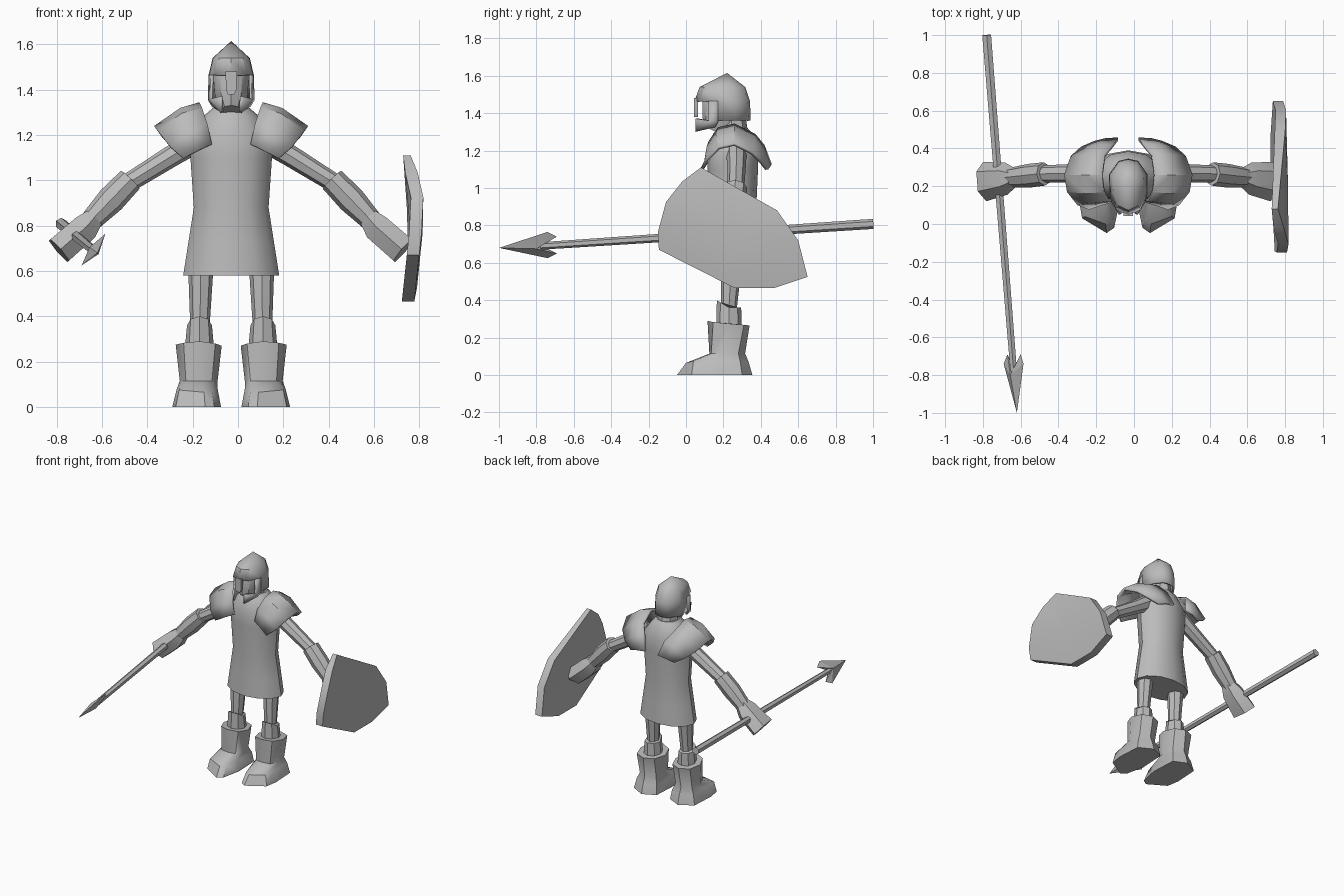
import bpy, bmesh, math
from mathutils import Vector

CX = -0.03  # body centre line; body parts use x relative to it
steel = bpy.data.materials.new("plain_grey")
steel.diffuse_color = (0.5, 0.5, 0.5, 1)


def make(name, verts, faces, mirror=False, offset=CX, thick=0, angle=35):
    me = bpy.data.meshes.new(name)
    me.from_pydata([tuple(v) for v in verts], [], faces)
    bm = bmesh.new()
    bm.from_mesh(me)
    bmesh.ops.recalc_face_normals(bm, faces=bm.faces)
    bm.to_mesh(me)
    bm.free()
    me.materials.append(steel)
    ob = bpy.data.objects.new(name, me)
    bpy.context.collection.objects.link(ob)
    ob.location.x = offset
    bpy.ops.object.select_all(action='DESELECT')
    ob.select_set(True)
    bpy.context.view_layer.objects.active = ob
    bpy.ops.object.shade_smooth_by_angle(angle=math.radians(angle))
    if thick:
        m = ob.modifiers.new("thickness", 'SOLIDIFY')
        m.thickness, m.offset = thick, -1
    if mirror:
        m = ob.modifiers.new("mirror", 'MIRROR')
        m.use_clip = False
        m.use_mirror_merge = False
    return ob


def loft(name, rings, **kw):
    """Skin closed rings of equal size and cap both ends."""
    n = len(rings[0])
    verts = [v for r in rings for v in r]
    faces = [(i * n + j, i * n + (j + 1) % n, (i + 1) * n + (j + 1) % n, (i + 1) * n + j)
             for i in range(len(rings) - 1) for j in range(n)]
    last = (len(rings) - 1) * n
    faces += [tuple(range(n)), tuple(range(last, last + n))]
    return make(name, verts, faces, **kw)


def tube(name, path, n=8, side=(0, 1, 0), phase=0.0, **kw):
    """path entries: x, y, z, radius along side, radius across."""
    pts = [Vector(p[:3]) for p in path]
    rings = []
    for i, p in enumerate(path):
        t = (pts[min(i + 1, len(pts) - 1)] - pts[max(i - 1, 0)]).normalized()
        v = t.cross(Vector(side)).normalized()
        u = v.cross(t)
        rings.append([pts[i] + u * p[3] * math.cos(a) + v * p[4] * math.sin(a)
                      for a in [2 * math.pi * k / n + phase for k in range(n)]])
    return loft(name, rings, **kw)


# Tunic and neck
tube("tunic", [(0, .25, .58, .14, .212), (0, .25, .72, .133, .19), (0, .25, .88, .125, .165),
               (0, .25, 1.1, .135, .18), (0, .25, 1.2, .135, .185), (0, .25, 1.29, .105, .115),
               (0, .25, 1.32, .08, .08)], n=12)
tube("neck", [(0, .25, 1.27, .085, .075), (0, .24, 1.40, .075, .065)])

# Head inside the helmet
tube("head", [(0, .16, 1.30, .07, .05), (0, .19, 1.36, .105, .075), (0, .2, 1.48, .11, .085),
              (0, .2, 1.53, .08, .06)], n=10)

# Helmet: pointed dome above, open-faced wall below
half = [(0, .045), (.065, .075), (.097, .16), (.1, .26), (.05, .33)]
outline = half + [(0, .342)] + [(-x, y) for x, y in half[:0:-1]]
n = len(outline)
verts = [(0, .22, 1.615)]
for z, s in ((1.54, .82), (1.465, 1.0), (1.36, 1.03)):
    verts += [(x * s, .2 + (y - .2) * s, z) for x, y in outline]
faces = [(0, 1 + j, 1 + (j + 1) % n) for j in range(n)]
faces += [(1 + j, 1 + (j + 1) % n, 1 + n + (j + 1) % n, 1 + n + j) for j in range(n)]
faces += [(1 + n + j, 2 + n + j, 2 + 2 * n + j, 1 + 2 * n + j) for j in range(2, n - 2)]
make("helmet", verts, faces, thick=.012, angle=40)

# Cheek guards wrapping forward under the eye slots
make("cheek_guard",
     [(.1, .17, 1.465), (.103, .17, 1.355), (.09, .12, 1.465), (.092, .12, 1.36), (.085, .155, 1.325),
      (.05, .05, 1.37), (.045, .05, 1.30)],
     [(0, 2, 3, 1), (1, 3, 4), (3, 5, 6, 4)], mirror=True, thick=.012)

# Nose guard
loft("nose_guard", [[(-w, .043, z), (w, .043, z), (w, .065, z), (-w, .065, z)]
                    for z, w in ((1.38, .015), (1.40, .023), (1.48, .025))])

# Shoulder plates: arched shells, inner rim to outer rim
rows = [
    [(.085, .115, 1.16), (.105, .12, 1.25), (.13, .17, 1.325), (.14, .26, 1.345),
     (.125, .37, 1.29), (.085, .42, 1.23), (.055, .458, 1.13)],
    [(.15, .095, 1.13), (.19, .11, 1.22), (.22, .16, 1.295), (.225, .26, 1.32),
     (.205, .37, 1.27), (.17, .425, 1.2), (.12, .455, 1.12)],
    [(.21, .075, 1.10), (.27, .10, 1.15), (.325, .17, 1.22), (.34, .26, 1.24),
     (.305, .36, 1.19), (.25, .41, 1.14), (.18, .44, 1.10)],
]
c = len(rows[0])
make("shoulder_plate", [v for r in rows for v in r],
     [(i * c + j, i * c + j + 1, (i + 1) * c + j + 1, (i + 1) * c + j)
      for i in range(2) for j in range(c - 1)], mirror=True, thick=.018)

# Arms, bracers, flared gauntlets
tube("upper_arm", [(.12, .27, 1.2, .055, .06), (.25, .27, 1.115, .05, .048),
                   (.46, .265, .985, .045, .042)], mirror=True)
tube("bracer", [(.445, .265, 1.003, .062, .057), (.53, .255, .915, .063, .062),
                (.64, .245, .80, .05, .045)], mirror=True)
tube("gauntlet", [(.605, .245, .835, .055, .05), (.645, .24, .79, .085, .07),
                  (.76, .225, .69, .105, .072)], n=6, mirror=True, angle=25)

# Legs and shin guards
tube("thigh", [(.135, .25, .66, .06, .06), (.135, .24, .56, .055, .053),
               (.138, .23, .36, .042, .043)], mirror=True)
shin = []
for z, lift, rx, ry in ((.2, 0, .07, .07), (.36, .04, .055, .065)):
    shin.append([(.14 + rx * math.sin(a), .23 - ry * math.cos(a), z + lift * max(0, math.cos(a)))
                 for a in [k * math.pi / 4 for k in range(8)]])
loft("shin_guard", shin, mirror=True)

# Boots: turned-out toe, narrow ankle, wide cuff
boot = [
    [(.115, -.048, 0), (.245, .03, 0), (.26, .12, 0), (.25, .3, 0),
     (.15, .355, 0), (.055, .31, 0), (.045, .12, 0), (.075, -.02, 0)],
    [(.12, 0, .065), (.23, .04, .075), (.24, .13, .08), (.235, .29, .07),
     (.15, .335, .07), (.065, .3, .07), (.06, .12, .08), (.085, .02, .07)],
    [(.135, .125, .115), (.2, .135, .115), (.227, .19, .115), (.215, .28, .115),
     (.15, .316, .115), (.08, .28, .115), (.06, .2, .115), (.085, .135, .115)],
    [(.14, .115, .29), (.21, .145, .283), (.245, .225, .275), (.22, .31, .268),
     (.145, .34, .265), (.075, .31, .266), (.042, .225, .27), (.07, .145, .28)],
]
loft("boot", boot, mirror=True, angle=45)

# Spear shaft
tube("spear_shaft", [(-.78, 1.0, .808, .027, .027), (-.637, -.78, .69, .02, .02)],
     n=6, side=(0, 0, 1), offset=0)

# Barbed spear head: flat diagonal blade with a raised middle
tip, notch = (-.62, -1.0, .68), (-.637, -.78, .69)
wings = [(-.585, -.74, .765), (-.60, -.69, .74), (-.69, -.74, .625), (-.67, -.69, .65)]
ridge = [(-.615, -.8, .675), (-.655, -.8, .705)]
make("spear_head", [tip, notch] + wings + ridge,
     [f for r in (6, 7) for f in ((0, 2, r), (2, 3, r), (3, 1, r), (0, 4, r), (4, 5, r), (5, 1, r))],
     offset=0, angle=20)

# Shield: ten-sided, slightly bulged slab (outer x, y, z)
rim = [(.762, .08, 1.11), (.793, -.02, 1.035), (.818, -.107, .925), (.81, -.15, .765),
       (.80, -.145, .67), (.778, .26, .465), (.778, .47, .465), (.79, .65, .525),
       (.805, .6, .72), (.80, .487, .88)]
k = len(rim)
hub = (.815, .22, .77)
depth = [.033] + [.055] * (k - 1)
verts = rim + [(x - d, y, z) for (x, y, z), d in zip(rim, depth)] + [hub, (hub[0] - .055, hub[1], hub[2])]
faces = []
for i in range(k):
    j = (i + 1) % k
    faces += [(i, j, 2 * k), (k + j, k + i, 2 * k + 1), (i, k + i, k + j, j)]
make("shield", verts, faces, offset=0)
